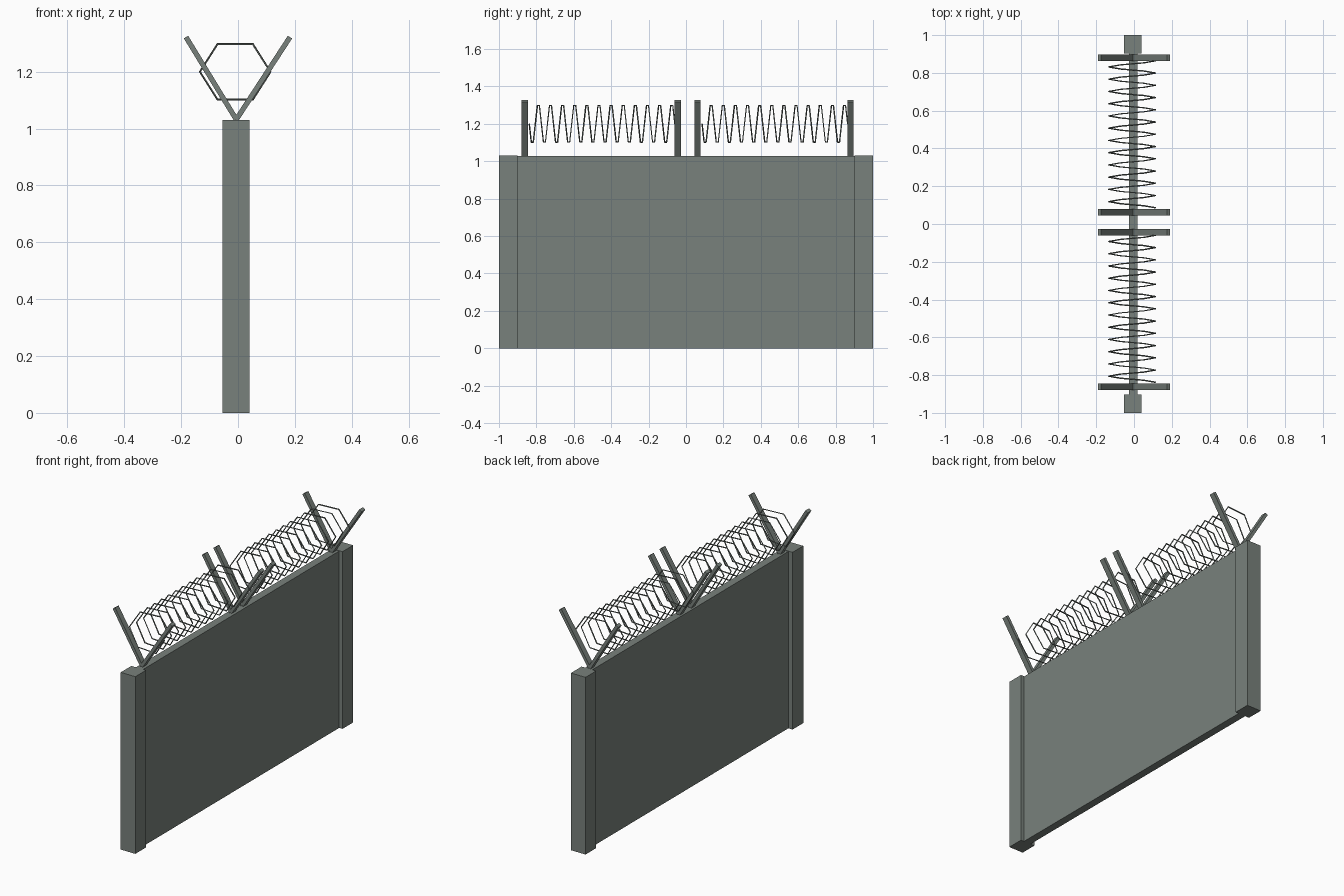
import bpy, math
from mathutils import Matrix, Vector

if "Cube" in bpy.data.objects:
    bpy.data.objects.remove(bpy.data.objects["Cube"])

CX = -0.007  # wall centre line


def material(name, rgb):
    m = bpy.data.materials.new(name)
    m.diffuse_color = (*rgb, 1)
    m.use_nodes = True
    m.node_tree.nodes["Principled BSDF"].inputs["Base Color"].default_value = m.diffuse_color
    return m


concrete = material("grey_green", (0.19, 0.22, 0.20))


def box(name, center, size, rot_y=0.0):
    bpy.ops.mesh.primitive_cube_add(size=1)
    o = bpy.context.object
    o.name = name
    o.data.transform(Matrix.Diagonal((*size, 1)))
    o.rotation_euler[1] = rot_y
    o.location = center
    o.data.materials.append(concrete)
    return o


# Wall panel and end posts
box("wall_panel", (CX + 0.003, 0, 0.514), (0.046, 1.82, 1.028))
for side in (-1, 1):
    box("end_post", (CX, side * 0.951, 0.515), (0.094, 0.098, 1.03))

# V-shaped brackets on top of the wall
for y in (-0.862, -0.044, 0.062, 0.88):
    for side in (-1, 1):
        a = Vector((-0.006, y, 1.032))
        b = Vector((side * 0.183, y, 1.322))
        d = b - a
        box("bracket_arm", (a + b) / 2, (0.018, 0.033, d.length),
            math.atan2(d.x, d.z))


# Six-sided wire coils
def coil(y0, y1, turns=12, sides=6):
    cu = bpy.data.curves.new("wire_coil", 'CURVE')
    cu.dimensions = '3D'
    cu.bevel_depth = 0.0038
    cu.bevel_resolution = 0
    cu.use_fill_caps = True
    n = turns * sides
    sp = cu.splines.new('POLY')
    sp.points.add(n)
    for i, p in enumerate(sp.points):
        t = -2 * math.pi * i / sides
        p.co = (-0.010 + 0.124 * math.cos(t), y0 + (y1 - y0) * i / n,
                1.2 + 0.113 * math.sin(t), 1)
        p.radius = 1
    sp.use_smooth = False
    cu.materials.append(concrete)
    o = bpy.data.objects.new("wire_coil", cu)
    bpy.context.collection.objects.link(o)
    bpy.ops.object.select_all(action='DESELECT')
    o.select_set(True)
    bpy.context.view_layer.objects.active = o
    bpy.ops.object.convert(target='MESH')


coil(-0.838, -0.060)
coil(0.086, 0.864)
